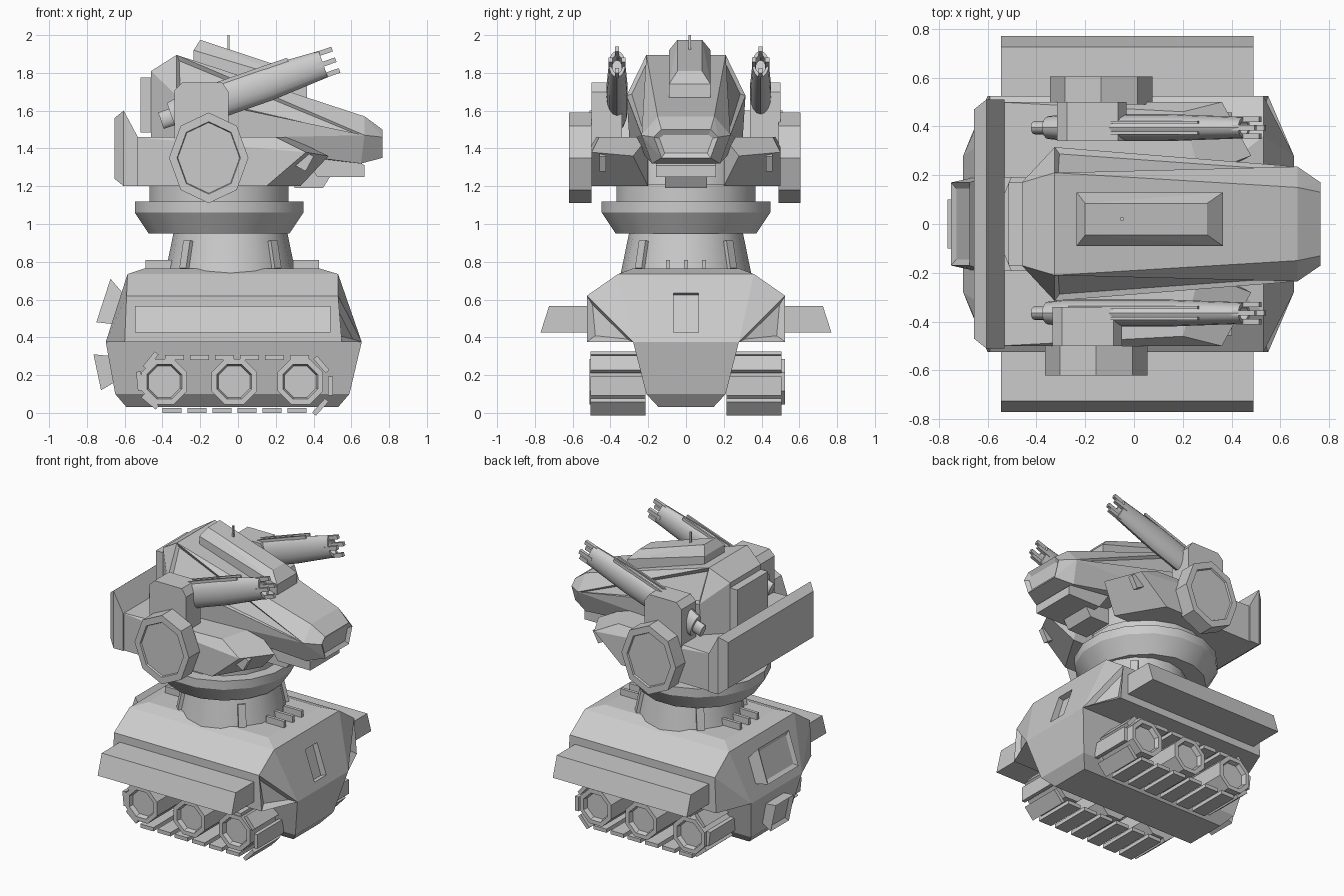
import bpy, bmesh, math
from mathutils import Vector, Matrix

if "Cube" in bpy.data.objects:
    bpy.data.objects.remove(bpy.data.objects["Cube"], do_unlink=True)

grey = bpy.data.materials.new("plain_grey")
grey.use_nodes = True
grey.diffuse_color = (0.6, 0.6, 0.6, 1)
grey.node_tree.nodes["Principled BSDF"].inputs["Base Color"].default_value = (0.6, 0.6, 0.6, 1)


def finish(name, bm, smooth=None):
    bmesh.ops.recalc_face_normals(bm, faces=bm.faces)
    mesh = bpy.data.meshes.new(name)
    bm.to_mesh(mesh)
    bm.free()
    mesh.materials.append(grey)
    ob = bpy.data.objects.new(name, mesh)
    bpy.context.collection.objects.link(ob)
    if smooth:
        bpy.ops.object.select_all(action="DESELECT")
        ob.select_set(True)
        bpy.context.view_layer.objects.active = ob
        bpy.ops.object.shade_smooth_by_angle(angle=math.radians(smooth))
    return ob


def shell(name, points, side=0, panels=None, y0=0):
    """Convex armour block; side 0 mirrors the points across y, else places them on one side."""
    bm = bmesh.new()
    for x, y, z in points:
        for s in ((side,) if side else (1, -1)):
            bm.verts.new((x, y0 + s * y, z))
    res = bmesh.ops.convex_hull(bm, input=bm.verts)
    junk = [v for v in bm.verts if not v.link_faces]
    bmesh.ops.delete(bm, geom=junk, context="VERTS")
    bmesh.ops.dissolve_limit(bm, angle_limit=0.08, verts=bm.verts, edges=bm.edges)
    bmesh.ops.recalc_face_normals(bm, faces=bm.faces)
    if panels:
        width, depth, rule = panels
        chosen = [f for f in bm.faces if rule(f)]
        bmesh.ops.inset_individual(bm, faces=chosen, thickness=width, depth=-depth)
    return finish(name, bm)


def box(name, centre, size, tilt=0, turn=0):
    bm = bmesh.new()
    m = (Matrix.Translation(centre) @ Matrix.Rotation(turn, 4, "Z")
         @ Matrix.Rotation(tilt, 4, "Y") @ Matrix.Diagonal((*size, 1)))
    bmesh.ops.create_cube(bm, size=1, matrix=m)
    return finish(name, bm)


def lathe(name, profile, sides, matrix, smooth=None, phase=0):
    """Rings of (radius, height) around local z, capped at both ends."""
    bm = bmesh.new()
    rings = []
    for r, h in profile:
        angles = [2 * math.pi * (i + phase) / sides for i in range(sides)]
        rings.append([bm.verts.new(matrix @ Vector((r * math.cos(a), r * math.sin(a), h))) for a in angles])
    for a, b in zip(rings, rings[1:]):
        for i in range(sides):
            j = (i + 1) % sides
            bm.faces.new((a[i], a[j], b[j], b[i]))
    bm.faces.new(rings[0])
    bm.faces.new(rings[-1])
    return finish(name, bm, smooth)


# Hull: wide upper body with corner windows, narrow keel between the tracks
hull = shell("upper_hull", [
    (0.655, 0.28, 0.375), (0.55, 0.525, 0.375), (0.53, 0.525, 0.62), (0.53, 0.36, 0.735), (0.43, 0.28, 0.765),
    (-0.70, 0.28, 0.375), (-0.6, 0.525, 0.375), (-0.59, 0.525, 0.62), (-0.585, 0.36, 0.735), (-0.495, 0.28, 0.765)],
    panels=(0.05, 0.03, lambda f: 0.25 < abs(f.normal.y) < 0.8 and f.normal.x > 0.3))
shell("keel", [
    (0.655, 0.28, 0.375), (0.59, 0.21, 0.1), (0.53, 0.145, 0.03),
    (-0.70, 0.28, 0.375), (-0.65, 0.21, 0.1), (-0.59, 0.145, 0.03)])

# Front slot cut into the hull
slot = box("slot_cutter", (0.6, 0, 0.53), (0.08, 0.13, 0.22), -0.3)
slot.hide_render = True
slot.hide_viewport = True
cut = hull.modifiers.new("front_slot", "BOOLEAN")
cut.operation = "DIFFERENCE"
cut.object = slot

# Rear hatches
rear = lambda f: f.normal.x < -0.7
shell("rear_panel", [(-0.75, 0.17, 0.48), (-0.675, 0.17, 0.71), (-0.66, 0.19, 0.47), (-0.615, 0.19, 0.64)],
      panels=(0.035, 0.015, rear))
shell("rear_hatch", [(-0.765, 0.1, 0.31), (-0.725, 0.1, 0.12), (-0.66, 0.1, 0.3), (-0.64, 0.1, 0.17)],
      panels=(0.03, 0.02, rear))

# Deck fins fore and aft of the neck
for i in (-1, 0, 1):
    for end, x in (("front", 0.36), ("rear", -0.42)):
        box(end + "_deck_fin", (x, 0.095 * i, 0.785), (0.14, 0.022, 0.05))

# Fenders, wheels and track links on each side
loop = [Vector(p) for p in ((-0.41, 0.013), (0.42, 0.013), (0.49, 0.09), (0.49, 0.2), (0.41, 0.293),
                            (-0.45, 0.293), (-0.525, 0.2), (-0.515, 0.1))]
pairs = list(zip(loop, loop[1:] + loop[:1]))
total = sum((b - a).length for a, b in pairs)
LINKS = 18
for s, side in ((1, "left"), (-1, "right")):
    shell(side + "_fender", [(x, y, z) for x in (-0.545, 0.49)
          for y, z in ((0.5, 0.425), (0.5, 0.565), (0.725, 0.565), (0.77, 0.425))], s)
    facing = Matrix.Rotation(-s * math.pi / 2, 4, "X")
    out = 0.525 if s > 0 else 0.51
    for x in (-0.39, -0.02, 0.33):
        m = Matrix.Translation((x, 0, 0.165)) @ facing
        lathe(side + "_wheel", [(0.13, 0.22), (0.13, out), (0.1, out), (0.09, out - 0.03)], 8, m, phase=0.5)
    for k in range(LINKS):
        d = (k + 0.45) * total / LINKS
        for a, b in pairs:
            step = (b - a).length
            if d <= step:
                p, t = a.lerp(b, d / step), b - a
                box(side + "_track_link", (p.x, s * 0.36, p.y), (0.1, 0.29, 0.026), -math.atan2(t.y, t.x))
                break
            d -= step

# Neck and turning collar
lathe("neck", [(0.345, 0.74), (0.3, 0.96)], 16, Matrix.Translation((-0.04, 0, 0)), 40)
for k in range(4):
    a = math.pi * (k + 0.5) / 2
    box("neck_rib", (-0.04 + 0.318 * math.cos(a), 0.318 * math.sin(a), 0.835), (0.05, 0.05, 0.15), -0.2, a)
lathe("collar", [(0.38, 0.95), (0.455, 1.06), (0.455, 1.12), (0.375, 1.12), (0.375, 1.21)], 16,
      Matrix.Translation((-0.1, 0, 0)), 30, 0.5)
lathe("turret_core", [(0.34, 1.2), (0.32, 1.36), (0.25, 1.5)], 16, Matrix.Translation((-0.08, 0, 0)), 40)

# Turret: back plate, side pods, chin
shell("back_plate", [(-0.655, 0.47, 1.24), (-0.655, 0.47, 1.56), (-0.605, 0.51, 1.2), (-0.605, 0.51, 1.6),
                     (-0.53, 0.51, 1.2), (-0.53, 0.51, 1.46)])
for s, side in ((1, "left"), (-1, "right")):
    shell(side + "_pod", [(-0.56, 0.19, 1.2), (-0.56, 0.5, 1.2), (-0.56, 0.5, 1.46), (-0.56, 0.19, 1.46),
                          (0.15, 0.5, 1.2), (0.33, 0.2, 1.2), (0.2, 0.46, 1.46), (0.27, 0.2, 1.46),
                          (0.36, 0.5, 1.38), (0.48, 0.28, 1.36)], s)
    box(side + "_pod_vent", (0.34, s * 0.44, 1.34), (0.09, 0.035, 0.09), 0.5)
shell("chin", [(0.3, 0.16, 1.42), (0.42, 0.16, 1.25), (0.67, 0.16, 1.25), (0.67, 0.16, 1.31), (0.6, 0.16, 1.36)])
shell("chin_sensor", [(0.3, 0.11, 1.3), (0.3, 0.11, 1.19), (0.45, 0.11, 1.19), (0.5, 0.11, 1.27)])

# Head with recessed long side panels and a recessed nose
shell("head", [
    (-0.46, 0.17, 1.45), (-0.46, 0.17, 1.81), (-0.325, 0.21, 1.895), (-0.325, 0.315, 1.68), (-0.325, 0.3, 1.45),
    (0.67, 0.15, 1.57), (0.67, 0.235, 1.47), (0.65, 0.18, 1.32), (0.3, 0.2, 1.38),
    (0.765, 0.13, 1.5), (0.765, 0.17, 1.46), (0.765, 0.13, 1.35)],
    panels=(0.03, 0.018, lambda f: f.normal.x > 0.85 or (abs(f.normal.y) > 0.6 and f.calc_area() > 0.12)))
box("head_rear_pack", (-0.46, 0, 1.63), (0.11, 0.34, 0.29))
shell("roof_box", [(-0.2, 0.065, 1.975), (0.3, 0.065, 1.81), (-0.235, 0.11, 1.92), (0.365, 0.11, 1.74),
                   (-0.235, 0.11, 1.84), (0.365, 0.11, 1.65)], y0=0.02)
box("antenna", (-0.05, 0.02, 1.95), (0.012, 0.012, 0.1))

# Guns with mounts and side discs
pitch = math.atan2(0.3, 0.86)
for s, side in ((1, "left"), (-1, "right")):
    cx = -0.135 if s > 0 else -0.155
    inner, outer = (0.49, 0.605) if s > 0 else (0.5, 0.62)
    shell(side + "_gun_mount", [(x + cx, y, z) for y in (0.34, 0.5) for x, z in (
        (-0.18, 1.3), (-0.18, 1.71), (-0.14, 1.75), (0.07, 1.75), (0.105, 1.7), (0.105, 1.3))], s)
    m = (Matrix.Translation((cx, 0, 1.35)) @ Matrix.Diagonal((0.21, 1, 0.24, 1))
         @ Matrix.Rotation(-s * math.pi / 2, 4, "X"))
    lathe(side + "_disc", [(1, inner), (1, outer), (0.8, outer), (0.78, outer - 0.012)], 8, m)
    y = 0.395 if s > 0 else -0.365
    gun = Matrix.Translation((-0.37, y, 1.56)) @ Matrix.Rotation(-pitch, 4, "Y")
    m = gun @ Matrix.Rotation(math.pi / 2, 4, "Y") @ Matrix.Diagonal((0.092, 0.055, 1, 1))
    lathe(side + "_gun", [(0.5, -0.04), (0.5, 0.02), (0.85, 0.02), (1, 0.1), (1, 0.55), (0.8, 0.87),
                          (0.55, 0.87), (0.5, 0.8)], 16, m, 35)
    for rise, across in ((0.06, 0), (-0.06, 0), (0, 0.035), (0, -0.035)):
        p = gun @ Vector((0.89, across, rise))
        box(side + "_muzzle_prong", p, (0.1, 0.022, 0.026), -pitch)
    for across in (-0.022, 0.022):
        p = gun @ Vector((0.42, across, 0.085))
        box(side + "_gun_rail", p, (0.56, 0.012, 0.02), -pitch)
